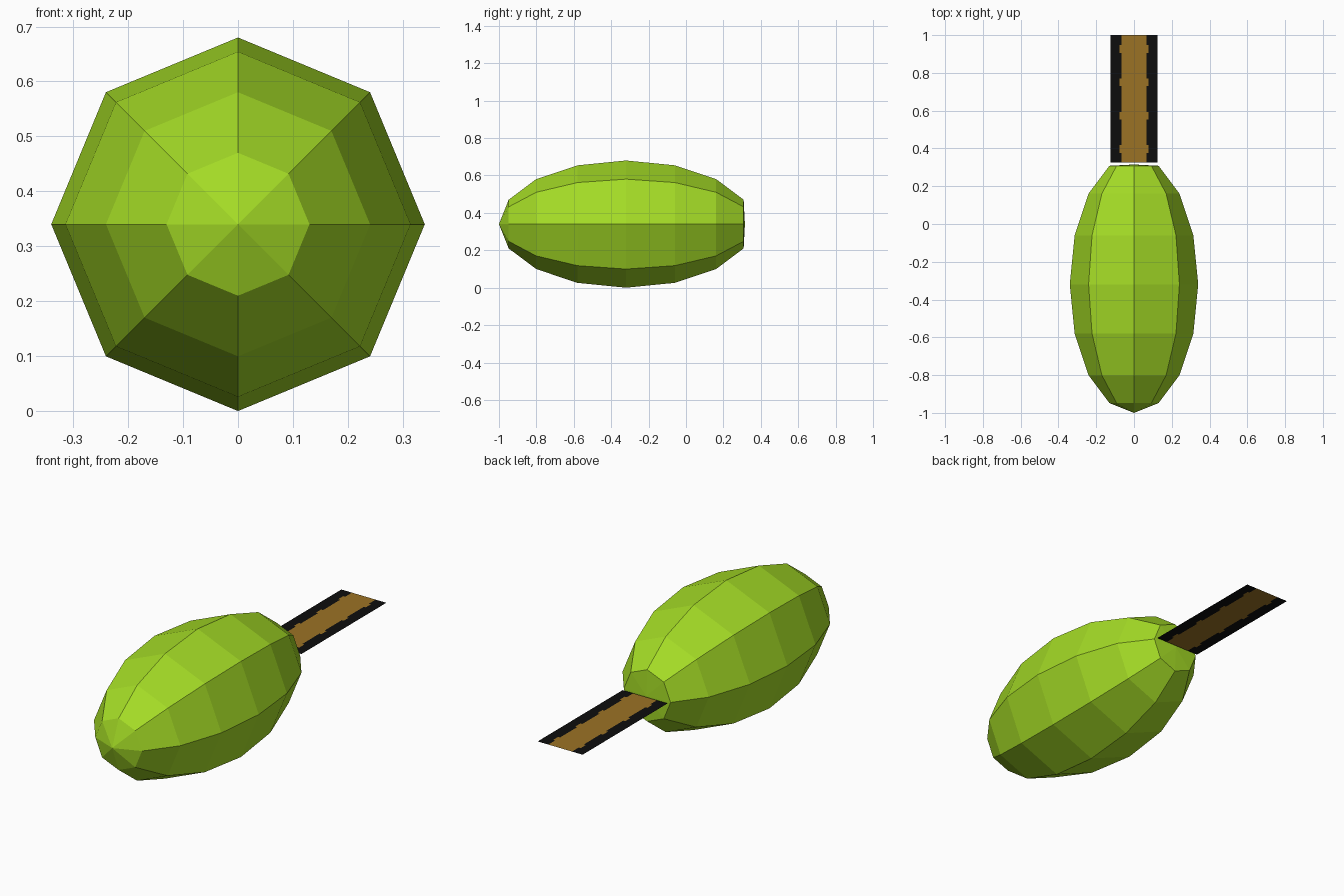
import bpy, bmesh, math

if "Cube" in bpy.data.objects:
    bpy.data.objects.remove(bpy.data.objects["Cube"])

def material(name, rgb):
    m = bpy.data.materials.new(name)
    m.diffuse_color = (*rgb, 1)
    m.use_nodes = True
    m.node_tree.nodes["Principled BSDF"].inputs["Base Color"].default_value = m.diffuse_color
    return m

lime = material("lime_green", (0.37, 0.71, 0.019))
brown = material("brown", (0.33, 0.17, 0.018))
black = material("black", (0.004, 0.004, 0.004))
CENTRE_Z = 0.34

def make_object(name, bm, mats):
    me = bpy.data.meshes.new(name)
    bm.to_mesh(me)
    bm.free()
    for m in mats:
        me.materials.append(m)
    ob = bpy.data.objects.new(name, me)
    bpy.context.collection.objects.link(ob)
    return ob

# body: eight-sided ellipsoid lying along y, with a blunt back end
bm = bmesh.new()
SIDES, RINGS = 8, 8
rings = []
for k in range(1, RINGS):
    a = math.pi * k / RINGS
    y, r = -0.32 - 0.68 * math.cos(a), 0.34 * math.sin(a)
    rings.append([bm.verts.new((r * math.cos(2 * math.pi * i / SIDES), y,
                                CENTRE_Z + r * math.sin(2 * math.pi * i / SIDES)))
                  for i in range(SIDES)])
front = bm.verts.new((0, -1, CENTRE_Z))
back = bm.verts.new((0, 0.315, CENTRE_Z))
for i in range(SIDES):
    j = (i + 1) % SIDES
    bm.faces.new((front, rings[0][i], rings[0][j]))
    bm.faces.new((back, rings[-1][j], rings[-1][i]))
    for a, b in zip(rings, rings[1:]):
        bm.faces.new((a[i], b[i], b[j], a[j]))
bmesh.ops.recalc_face_normals(bm, faces=bm.faces)
make_object("pod_body", bm, [lime])

# tail strip: flat sheet, brown centre with small notches into the black edges
bm = bmesh.new()
xs = [-0.125, -0.077, -0.066, 0.066, 0.077, 0.125]
ys = [0.325]
for n in range(4):
    c = 0.397 + 0.1765 * n
    ys += [c - 0.02, c + 0.02]
ys.append(1.0)
grid = [[bm.verts.new((x, y, CENTRE_Z)) for x in xs] for y in ys]
for r in range(len(ys) - 1):
    for c in range(len(xs) - 1):
        f = bm.faces.new((grid[r][c], grid[r][c + 1], grid[r + 1][c + 1], grid[r + 1][c]))
        notch = r % 2 == 1 and c in (1, 3)
        f.material_index = 0 if c == 2 or notch else 1
make_object("tail_strip", bm, [brown, black])
